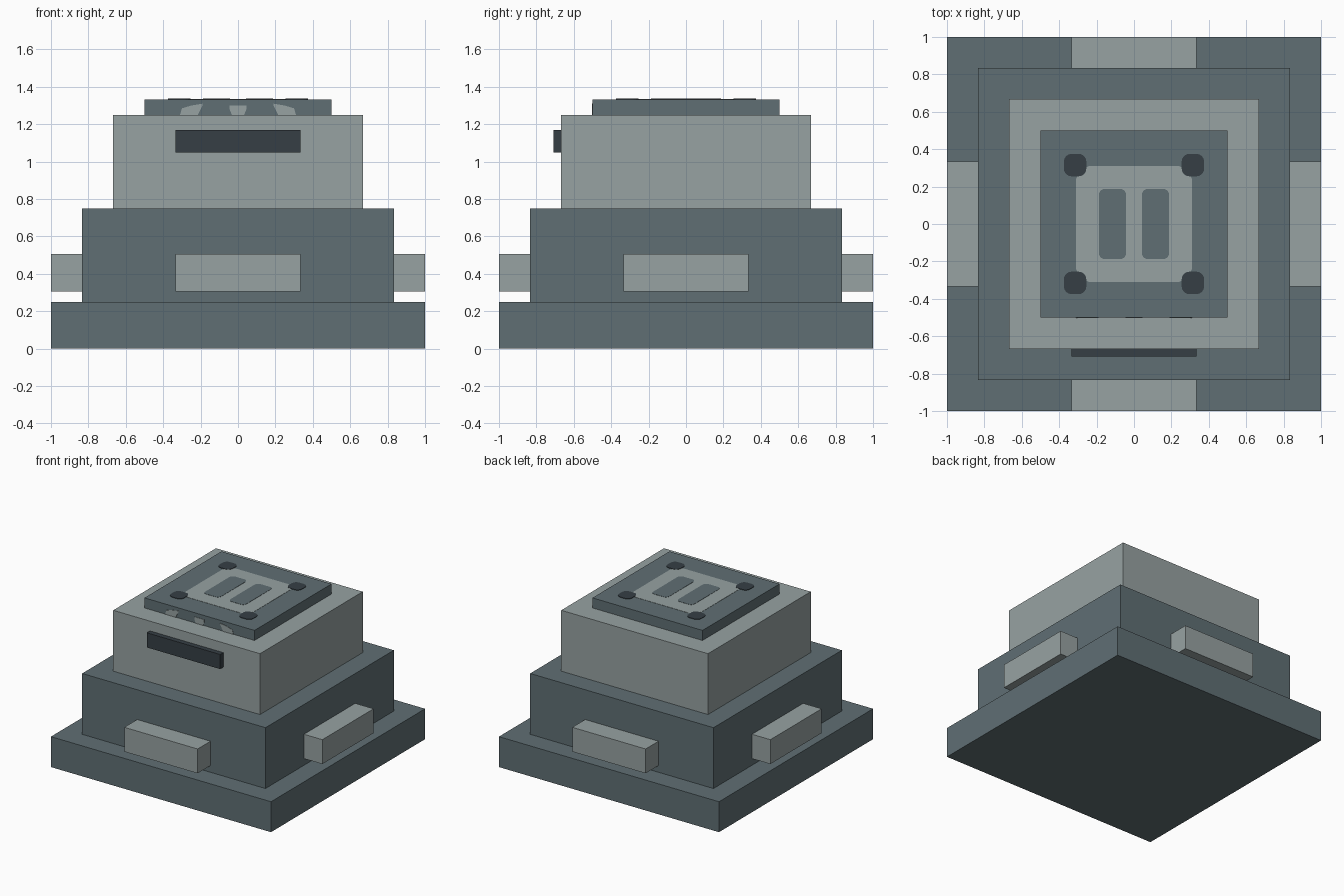
import bpy
import bmesh
from math import sin, cos, pi
from mathutils import Vector, Matrix

default = bpy.data.objects.get("Cube")
if default:
    bpy.data.objects.remove(default, do_unlink=True)


def material(name, srgb):
    """Flat material from 8-bit sRGB, stored as linear."""
    lin = [((c / 255 + 0.055) / 1.055) ** 2.4 for c in srgb]
    mat = bpy.data.materials.new(name)
    mat.use_nodes = True
    mat.diffuse_color = (*lin, 1)
    bsdf = mat.node_tree.nodes["Principled BSDF"]
    bsdf.inputs["Base Color"].default_value = (*lin, 1)
    bsdf.inputs["Roughness"].default_value = 0.8
    return mat


slate = material("slate grey", (96, 111, 116))
light = material("light grey", (151, 162, 162))
dark = material("charcoal", (54, 63, 69))


def finish(name, bm, mat):
    bmesh.ops.recalc_face_normals(bm, faces=bm.faces)
    mesh = bpy.data.meshes.new(name)
    bm.to_mesh(mesh)
    bm.free()
    mesh.materials.append(mat)
    obj = bpy.data.objects.new(name, mesh)
    bpy.context.collection.objects.link(obj)
    return obj


def box(name, lo, hi, mat, turn=0):
    """Box between two corners, turned about the vertical axis."""
    lo, hi = Vector(lo), Vector(hi)
    bm = bmesh.new()
    bmesh.ops.create_cube(bm, size=1)
    bmesh.ops.scale(bm, vec=hi - lo, verts=bm.verts)
    bmesh.ops.translate(bm, vec=(lo + hi) / 2, verts=bm.verts)
    bmesh.ops.rotate(bm, matrix=Matrix.Rotation(turn, 3, "Z"), verts=bm.verts)
    return finish(name, bm, mat)


def plate(name, points, depth, mat):
    """Thin plate: a 3D outline extruded along a vector."""
    bm = bmesh.new()
    face = bm.faces.new([bm.verts.new(p) for p in points])
    out = bmesh.ops.extrude_face_region(bm, geom=[face], use_keep_orig=True)
    moved = [g for g in out["geom"] if isinstance(g, bmesh.types.BMVert)]
    bmesh.ops.translate(bm, vec=depth, verts=moved)
    return finish(name, bm, mat)


def rounded(cx, cy, w, h, r, z, steps=4):
    """Rectangle outline with rounded corners (steps=1 gives chamfers)."""
    points = []
    corners = ((1, 1), (-1, 1), (-1, -1), (1, -1))
    for i, (sx, sy) in enumerate(corners):
        for k in range(steps + 1):
            a = (i + k / steps) * pi / 2
            points.append((cx + sx * (w / 2 - r) + r * cos(a),
                           cy + sy * (h / 2 - r) + r * sin(a), z))
    return points


# Stepped square tiers
TOP = 1.333
for name, half, z0, z1, mat in (
        ("base_slab", 1.0, 0.0, 0.25, slate),
        ("lower_body", 0.833, 0.25, 0.75, slate),
        ("upper_body", 0.667, 0.75, 1.25, light),
        ("top_deck", 0.5, 1.25, TOP, slate)):
    box(name, (-half, -half, z0), (half, half, z1), mat)

# One connector block on each side
for i, side in enumerate(("front", "left", "back", "right")):
    box(side + "_block", (-0.333, -1, 0.305), (0.333, -0.833, 0.505),
        light, i * pi / 2)

# Dark bar on the front
box("front_bar", (-0.333, -0.708, 1.05), (0.333, -0.667, 1.17), dark)

# Emblem plate on the deck, with two slots
plate("deck_panel", rounded(0, 0, 0.62, 0.62, 0.07, TOP, 2),
      (0, 0, 0.002), light)
for side, sx in (("left", 1), ("right", -1)):
    plate(side + "_slot", rounded(sx * 0.115, 0, 0.145, 0.375, 0.03, TOP),
          (0, 0, 0.004), slate)

# Corner studs
for sx in (-1, 1):
    for sy in (-1, 1):
        name = ("back" if sy > 0 else "front") + ("_left" if sx > 0 else "_right")
        plate(name + "_stud",
              rounded(sx * 0.315, sy * 0.315, 0.12, 0.12, 0.04, TOP),
              (0, 0, 0.004), dark)

# Painted marks on the deck's front edge
corner_mark = ((0.19, 1.3), (0.19, 1.31), (0.25, 1.3), (0.3, 1.285),
               (0.31, 1.25), (0.215, 1.25))
for side, sx in (("left", 1), ("right", -1)):
    plate(side + "_edge_mark", [(sx * x, -0.5, z) for x, z in corner_mark],
          (0, -0.003, 0), light)
centre_mark = ((-0.045, 1.3), (0.045, 1.3), (0.045, 1.28), (0.033, 1.25),
               (-0.033, 1.25), (-0.045, 1.28))
plate("centre_edge_mark", [(x, -0.5, z) for x, z in centre_mark],
      (0, -0.003, 0), light)
